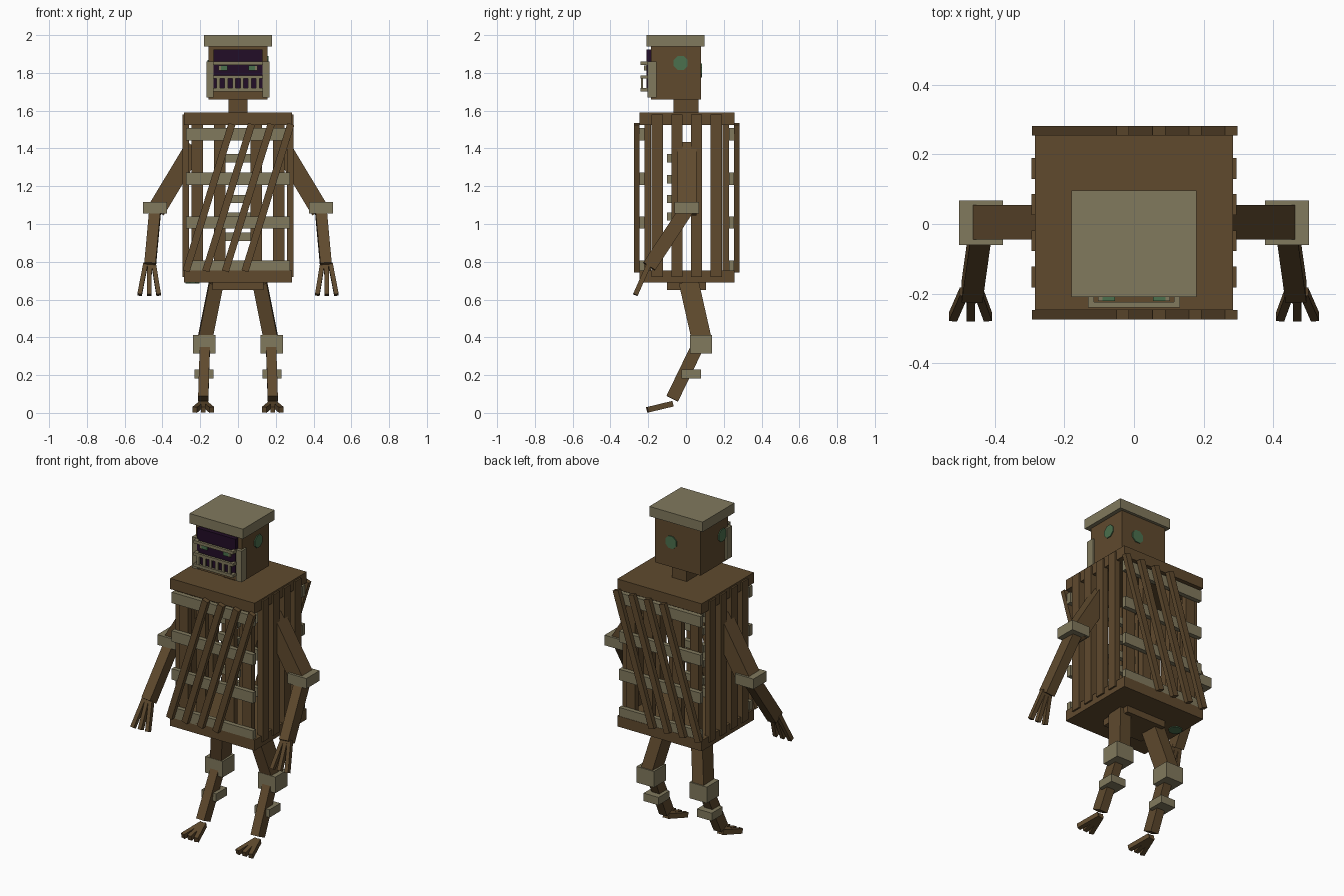
import bpy
from math import pi
from mathutils import Vector, Matrix

cube = bpy.data.objects.get("Cube")
if cube:
    bpy.data.objects.remove(cube, do_unlink=True)


def material(name, color):
    m = bpy.data.materials.new(name)
    m.use_nodes = True
    m.diffuse_color = (*color, 1)
    m.node_tree.nodes["Principled BSDF"].inputs["Base Color"].default_value = (*color, 1)
    return m


WOOD = material("brown wood", (0.115, 0.068, 0.027))
TAN = material("pale rope tan", (0.22, 0.192, 0.11))
DARK = material("dark purple", (0.016, 0.004, 0.02))
GREEN = material("moss green", (0.07, 0.16, 0.075))


def finish(name, mat):
    ob = bpy.context.object
    ob.name = name
    ob.data.materials.append(mat)
    return ob


def box(name, mat, x, y, z):
    """Box given as a (low, high) range on each axis."""
    mid = [sum(r) / 2 for r in (x, y, z)]
    size = [abs(r[1] - r[0]) for r in (x, y, z)]
    bpy.ops.mesh.primitive_cube_add(size=1, location=mid)
    ob = finish(name, mat)
    ob.data.transform(Matrix.Diagonal((*size, 1)))
    return ob


def beam(name, mat, start, end, width, depth):
    """Square-ended plank between two points."""
    a, b = Vector(start), Vector(end)
    axis = (b - a).normalized()
    across = (Vector((1, 0, 0)) - axis * axis.x).normalized()
    rot = Matrix((across, axis.cross(across), axis)).transposed().to_4x4()
    bpy.ops.mesh.primitive_cube_add(size=1)
    ob = finish(name, mat)
    ob.data.transform(Matrix.Diagonal((width, depth, (b - a).length, 1)))
    ob.matrix_world = Matrix.Translation((a + b) / 2) @ rot
    return ob


def moss(name, location, rotation):
    """Thin octagonal moss patch."""
    bpy.ops.mesh.primitive_cylinder_add(vertices=8, radius=0.04, depth=0.009,
                                        location=location, rotation=rotation)
    ob = finish(name, GREEN)
    ob.data.transform(Matrix.Rotation(pi / 8, 4, 'Z'))
    return ob


# Torso cage: end slabs
box("torso_top", WOOD, (-0.285, 0.285), (-0.247, 0.256), (1.525, 1.59))
box("torso_bottom", WOOD, (-0.285, 0.285), (-0.247, 0.256), (0.69, 0.755))
box("pelvis", WOOD, (-0.135, 0.135), (-0.10, 0.105), (0.65, 0.69))

# Upright slats on both flanks
for side in (-1, 1):
    for y in (-0.152, -0.048, 0.056, 0.16):
        box("flank_slat", WOOD, (side * 0.26, side * 0.295),
            (y - 0.03, y + 0.03), (0.72, 1.58))

# Front and back walls: upright slats, horizontal bands, leaning planks
for face, out, label in ((-1, 0.247, "front"), (1, 0.254, "back")):
    def depth(near, far):
        return sorted((face * (out - near), face * (out - far)))
    for x in (-0.215, -0.097, 0.097, 0.215):
        box(label + "_slat", WOOD, (x - 0.03, x + 0.03), depth(0.027, 0.062), (0.75, 1.53))
    for z in (0.775, 1.008, 1.24, 1.475):
        box(label + "_band", TAN, (-0.275, 0.275), depth(0, 0.027), (z - 0.033, z + 0.033))
    for i in range(4):
        x = -0.275 + 0.104 * i
        y = face * (out + 0.014)
        beam(label + "_leaning_plank", WOOD, (x, y, 0.75), (x + 0.243, y, 1.53), 0.038, 0.028)

# Inner ribs
for z in (0.932, 1.04, 1.132, 1.237, 1.348):
    box("inner_rib", TAN, (-0.07, 0.07), (-0.10, -0.07), (z - 0.022, z + 0.022))

# Neck and head
box("neck", WOOD, (-0.05, 0.05), (-0.065, 0.065), (1.59, 1.66))
box("head", WOOD, (-0.155, 0.155), (-0.185, 0.08), (1.66, 1.94))
box("head_lid", TAN, (-0.18, 0.18), (-0.21, 0.097), (1.94, 2.0))
box("face_hollow", DARK, (-0.13, 0.13), (-0.21, -0.185), (1.705, 1.925))
for side in (-1, 1):
    box("cheek_guard", TAN, (side * 0.13, side * 0.167), (-0.205, -0.155), (1.67, 1.86))
    box("eye", GREEN, (side * 0.055, side * 0.09), (-0.222, -0.21), (1.812, 1.838))
    box("eye_rim", TAN, (side * 0.09, side * 0.103), (-0.222, -0.21), (1.812, 1.838))

# Face grille
for z in (1.71, 1.778, 1.852):
    box("grille_bar", TAN, (-0.133, 0.133), (-0.24, -0.225), (z - 0.009, z + 0.009))
    for side in (-1, 1):
        box("grille_bracket", TAN, (side * 0.115, side * 0.133), (-0.225, -0.2),
            (z - 0.009, z + 0.009))
for i in range(6):
    x = -0.105 + 0.042 * i
    box("grille_tooth", TAN, (x - 0.009, x + 0.009), (-0.238, -0.227), (1.715, 1.775))

# Moss patches
moss("moss_left", (0.156, -0.028, 1.852), (0, pi / 2, 0))
moss("moss_right", (-0.156, -0.125, 1.83), (0, pi / 2, 0))
moss("moss_back", (0.043, 0.081, 1.812), (pi / 2, 0, 0))
moss("moss_under", (-0.24, 0.07, 0.689), (0, 0, 0))

for s, label in ((1, "left"), (-1, "right")):
    # Arms
    beam(label + "_upper_arm", WOOD, (s * 0.23, 0.005, 1.41), (s * 0.435, 0.005, 1.07), 0.097, 0.1)
    box(label + "_elbow", TAN, (s * 0.377, s * 0.503), (-0.06, 0.068), (1.055, 1.117))
    beam(label + "_forearm", WOOD, (s * 0.437, 0.012, 1.09), (s * 0.466, -0.195, 0.775), 0.06, 0.075)
    for root, tip in ((0.447, 0.42), (0.468, 0.47), (0.489, 0.521)):
        beam(label + "_finger", WOOD, (s * root, -0.195, 0.79), (s * tip, -0.268, 0.625), 0.024, 0.026)

    # Legs
    beam(label + "_thigh", WOOD, (s * 0.115, 0.015, 0.69), (s * 0.177, 0.085, 0.38), 0.075, 0.105)
    box(label + "_knee", TAN, (s * 0.12, s * 0.237), (0.022, 0.138), (0.315, 0.413))
    beam(label + "_shin", WOOD, (s * 0.175, 0.065, 0.36), (s * 0.184, -0.073, 0.075), 0.054, 0.068)
    box(label + "_ankle_wrap", TAN, (s * 0.13, s * 0.23), (-0.025, 0.08), (0.182, 0.23))
    for spread in (-0.045, 0, 0.045):
        beam(label + "_toe", WOOD, (s * (0.184 + spread * 0.15), -0.072, 0.048),
             (s * (0.184 + spread), -0.205, 0.016), 0.026, 0.03)
